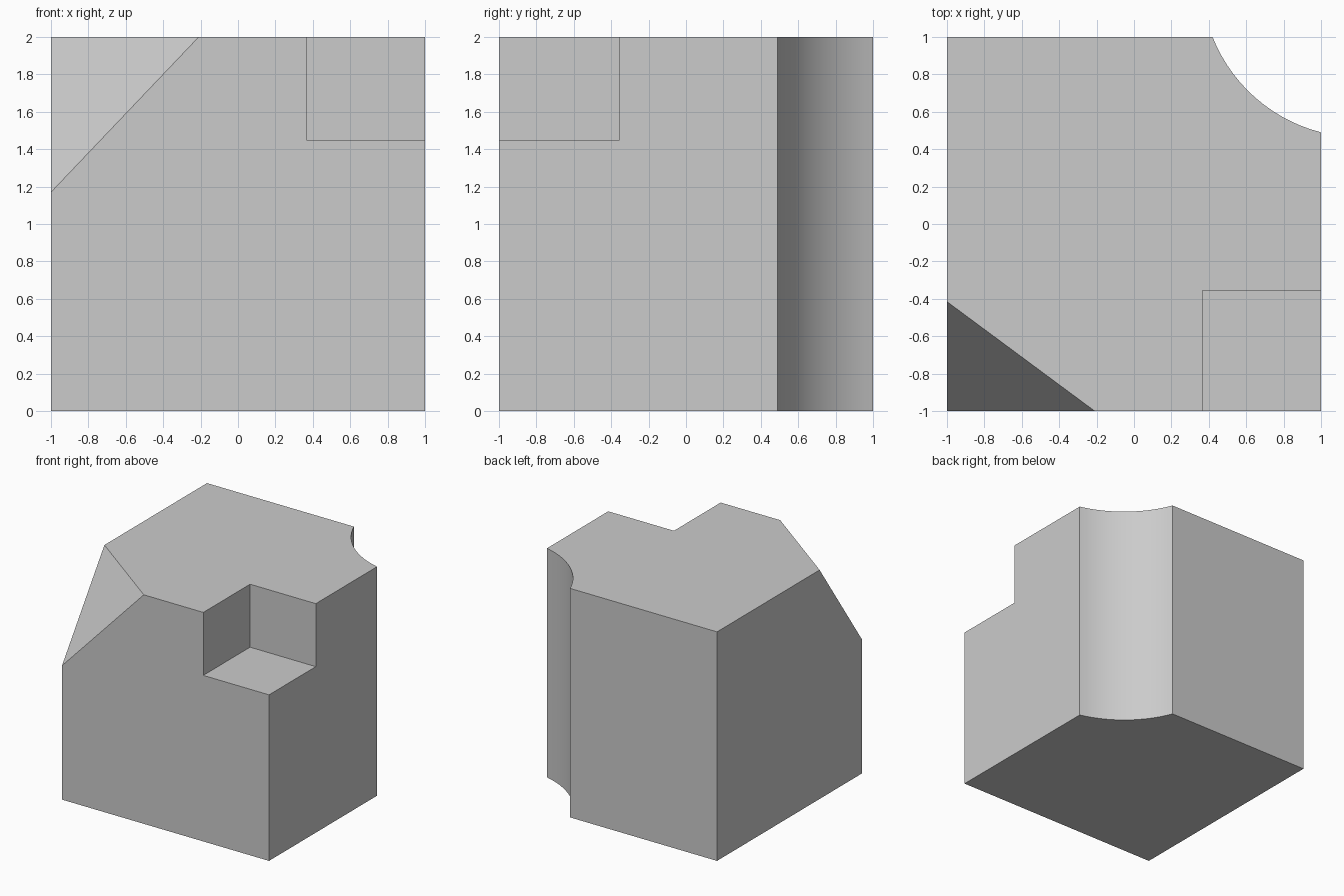
import bpy, bmesh, math
from mathutils import Vector

if "Cube" in bpy.data.objects:
    bpy.data.objects.remove(bpy.data.objects["Cube"])


def finish(bm, name):
    bmesh.ops.recalc_face_normals(bm, faces=bm.faces)
    mesh = bpy.data.meshes.new(name)
    bm.to_mesh(mesh)
    bm.free()
    obj = bpy.data.objects.new(name, mesh)
    bpy.context.collection.objects.link(obj)
    return obj


def prism(name, outline, z0, z1):
    bm = bmesh.new()
    base = bm.faces.new([bm.verts.new((x, y, z0)) for x, y in outline])
    ext = bmesh.ops.extrude_face_region(bm, geom=[base])
    top = [v for v in ext["geom"] if isinstance(v, bmesh.types.BMVert)]
    bmesh.ops.translate(bm, verts=top, vec=(0, 0, z1 - z0))
    return finish(bm, name)


# Block outline with the hollow back-right corner
p, q, r = Vector((0.42, 1)), Vector((1, 0.49)), 0.85
half = (q - p) / 2
normal = Vector((-half.y, half.x)).normalized()
centre = (p + q) / 2 + normal * math.sqrt(r * r - half.length_squared)
a0 = math.atan2(*(p - centre).yx) % math.tau
a1 = math.atan2(*(q - centre).yx) % math.tau
steps = 14
arc = []
for i in range(steps + 1):
    a = a1 + (a0 - a1) * i / steps
    arc.append((centre.x + r * math.cos(a), centre.y + r * math.sin(a)))
block = prism("block", [(-1, -1), (1, -1)] + arc + [(-1, 1)], 0, 2)

# Sloped front-left corner
corners = [Vector(c) for c in ((-0.21, -1, 2), (-1, -0.415, 2), (-1, -1, 1.17))]
n = (corners[1] - corners[0]).cross(corners[2] - corners[0])
if n.dot(Vector((-1, -1, 2)) - corners[0]) < 0:
    n.negate()
bm = bmesh.new()
bm.from_mesh(block.data)
cut = bmesh.ops.bisect_plane(bm, geom=bm.verts[:] + bm.edges[:] + bm.faces[:],
                             plane_co=corners[0], plane_no=n, clear_outer=True)
rim = [e for e in cut["geom_cut"] if isinstance(e, bmesh.types.BMEdge)]
bmesh.ops.holes_fill(bm, edges=rim, sides=0)
bmesh.ops.recalc_face_normals(bm, faces=bm.faces)
bm.to_mesh(block.data)
bm.free()

# Square notch in the front-right top corner
cutter = prism("notch_cutter", [(0.365, -1.5), (1.5, -1.5), (1.5, -0.355), (0.365, -0.355)], 1.45, 2.5)
cutter.hide_render = True
cutter.hide_set(True)
mod = block.modifiers.new("notch", 'BOOLEAN')
mod.operation = 'DIFFERENCE'
mod.solver = 'EXACT'
mod.object = cutter

# Smooth hollow, sharp edges elsewhere
bpy.context.view_layer.objects.active = block
block.select_set(True)
bpy.ops.object.modifier_apply(modifier="notch")
bpy.data.objects.remove(cutter)
bpy.ops.object.shade_smooth_by_angle(angle=math.radians(20))
